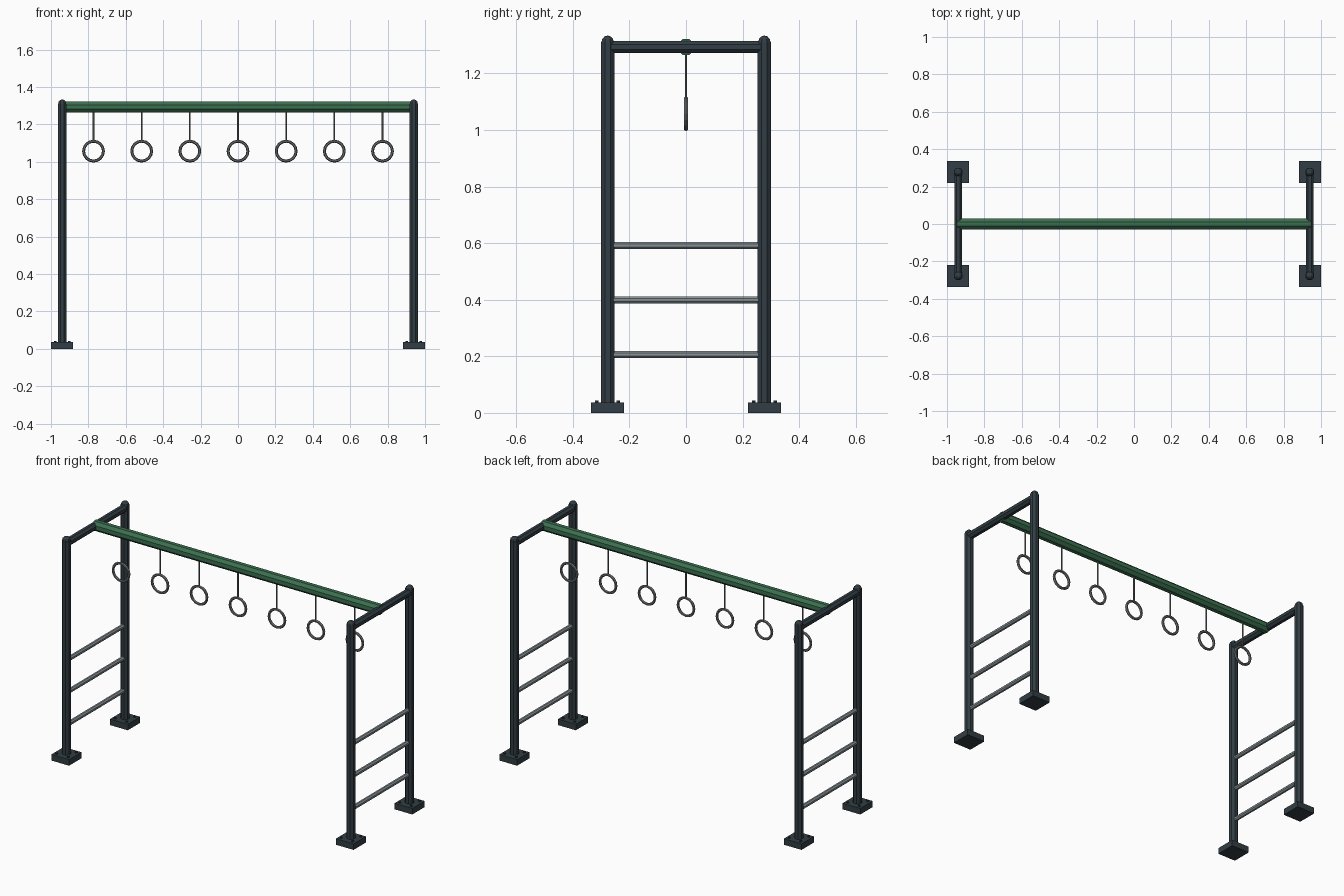
import bpy, math
from mathutils import Vector

cube = bpy.data.objects.get("Cube")
if cube:
    bpy.data.objects.remove(cube, do_unlink=True)


def material(name, color, roughness=0.6):
    mat = bpy.data.materials.new(name)
    mat.use_nodes = True
    mat.diffuse_color = (*color, 1)
    bsdf = mat.node_tree.nodes["Principled BSDF"]
    bsdf.inputs["Base Color"].default_value = (*color, 1)
    bsdf.inputs["Roughness"].default_value = roughness
    return mat


DARK = material("dark slate paint", (0.032, 0.048, 0.058))
GREEN = material("green paint", (0.045, 0.16, 0.08))
STEEL = material("brushed steel", (0.25, 0.29, 0.31))
GREY = material("grey metal", (0.16, 0.165, 0.17))


def finish(name, mat):
    obj = bpy.context.object
    obj.name = name
    obj.data.materials.append(mat)
    return obj


def tube(name, start, end, apothem, mat, sides=8):
    """Faceted bar between two points, with its flats square to the axes."""
    a, b = Vector(start), Vector(end)
    bpy.ops.mesh.primitive_cylinder_add(
        vertices=sides, radius=apothem / math.cos(math.pi / sides),
        depth=(b - a).length)
    obj = finish(name, mat)
    turn = (b - a).to_track_quat('Z', 'Y').to_matrix().to_4x4()
    for v in obj.data.vertices:
        angle = math.pi / sides
        x, y, z = v.co
        v.co = turn @ Vector((x * math.cos(angle) - y * math.sin(angle),
                              x * math.sin(angle) + y * math.cos(angle), z))
    obj.location = (a + b) / 2
    return obj


POST_X, POST_Y = 0.94, 0.277
BAR_Z, PLATE_H = 1.293, 0.036

for sx, side in ((-1, "right"), (1, "left")):
    x = sx * POST_X
    for sy, end in ((-1, "front"), (1, "back")):
        y = sy * POST_Y
        tag = f"{end}_{side}"
        # Post with domed cap
        tube(f"post_{tag}", (x, y, PLATE_H / 2), (x, y, 1.31), 0.0235, DARK)
        bpy.ops.mesh.primitive_uv_sphere_add(
            segments=8, ring_count=6, radius=0.0235, location=(x, y, 1.31),
            rotation=(0, 0, math.pi / 8))
        finish(f"post_cap_{tag}", DARK)
        # Foot plate with four bolts
        bpy.ops.mesh.primitive_cube_add(size=1, location=(x, y, PLATE_H / 2))
        plate = finish(f"foot_plate_{tag}", DARK)
        plate.scale = (0.117, 0.117, PLATE_H)
        for i, (bx, by) in enumerate(((-1, -1), (1, -1), (1, 1), (-1, 1))):
            px, py = x + bx * 0.038, y + by * 0.038
            tube(f"bolt_{tag}_{i + 1}", (px, py, 0.03), (px, py, 0.043),
                 0.006, DARK, 6)
    # End crossbar and ladder rungs
    tube(f"end_crossbar_{side}", (x, -POST_Y, BAR_Z), (x, POST_Y, BAR_Z),
         0.021, DARK)
    for i in range(3):
        z = 0.206 + i * 0.193
        tube(f"rung_{side}_{i + 1}", (x, -0.265, z), (x, 0.265, z),
             0.0125, STEEL)

# Main overhead beam
tube("overhead_beam", (-0.945, 0, BAR_Z), (0.945, 0, BAR_Z), 0.0285, GREEN)

# Hanging rings
for i in range(7):
    x = (i - 3) * 0.2575
    tube(f"ring_hanger_{i + 1}", (x, 0, 1.11), (x, 0, 1.275), 0.004, GREY, 6)
    bpy.ops.mesh.primitive_torus_add(
        major_segments=16, minor_segments=6, major_radius=0.053,
        minor_radius=0.008, location=(x, 0, 1.057),
        rotation=(math.pi / 2, 0, 0))
    finish(f"ring_{i + 1}", GREY)
